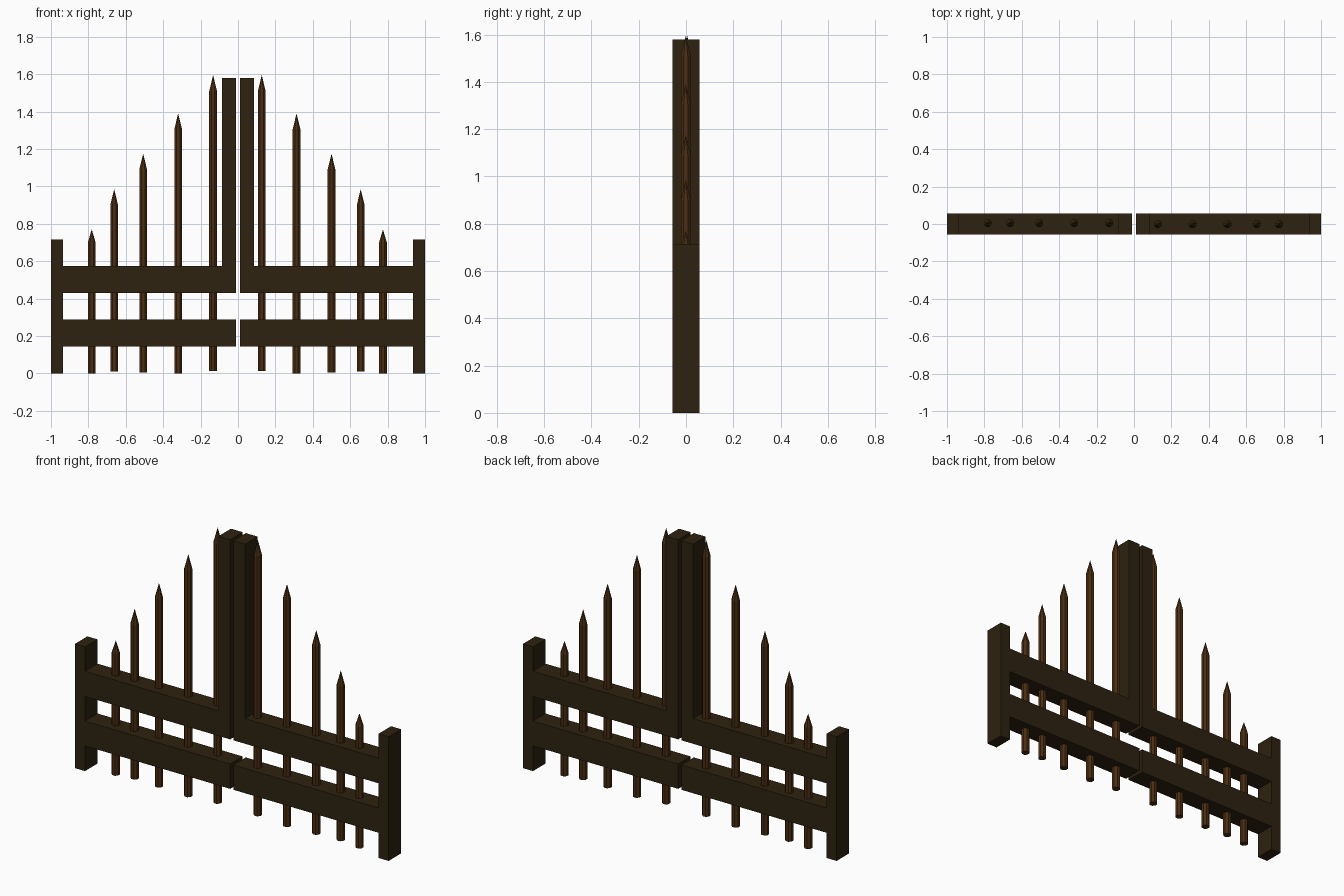
import bpy, bmesh, math

if "Cube" in bpy.data.objects:
    bpy.data.objects.remove(bpy.data.objects["Cube"])


def material(name, rgb):
    m = bpy.data.materials.new(name)
    m.diffuse_color = (*rgb, 1)
    m.use_nodes = True
    m.node_tree.nodes["Principled BSDF"].inputs["Base Color"].default_value = m.diffuse_color
    return m


FRAME = material("dark timber", (0.027, 0.016, 0.005))
STAKE = material("brown stake wood", (0.070, 0.027, 0.006))
DEPTH = 0.057


def finish(name, bm, mat):
    bmesh.ops.recalc_face_normals(bm, faces=bm.faces[:])
    me = bpy.data.meshes.new(name)
    bm.to_mesh(me)
    bm.free()
    me.materials.append(mat)
    ob = bpy.data.objects.new(name, me)
    bpy.context.collection.objects.link(ob)
    return ob


def gate_frame(name, side):
    # Outer post, two rails and tall inner stile as one extruded outline
    outline = [(1.0, 0), (1.0, 0.715), (0.935, 0.715), (0.935, 0.575),
               (0.085, 0.575), (0.085, 1.58), (0.01, 1.58), (0.01, 0.43),
               (0.935, 0.43), (0.935, 0.288), (0.01, 0.288), (0.01, 0.145),
               (0.935, 0.145), (0.935, 0)]
    bm = bmesh.new()
    face = bm.faces.new([bm.verts.new((side * x, -DEPTH, z)) for x, z in outline])
    ext = bmesh.ops.extrude_face_region(bm, geom=[face], use_keep_orig=True)
    new = [g for g in ext["geom"] if isinstance(g, bmesh.types.BMVert)]
    bmesh.ops.translate(bm, verts=new, vec=(0, 2 * DEPTH, 0))
    finish(name, bm, FRAME)


def stake(name, x, y, bottom, shoulder, tip, r=0.0225, n=8):
    # Round pole with a sharpened tip
    bm = bmesh.new()
    rings = []
    for z in (bottom, shoulder):
        rings.append([bm.verts.new((x + r * math.cos((i + 0.5) * math.tau / n),
                                    y + r * math.sin((i + 0.5) * math.tau / n), z))
                      for i in range(n)])
    top = bm.verts.new((x, y, tip))
    bm.faces.new(rings[0])
    for i in range(n):
        j = (i + 1) % n
        bm.faces.new((rings[0][i], rings[0][j], rings[1][j], rings[1][i]))
        bm.faces.new((rings[1][i], rings[1][j], top))
    finish(name, bm, STAKE)


# bottom, shoulder and tip heights, from the centre outwards
HEIGHTS = [(0.012, 1.51, 1.595), (0.0, 1.305, 1.39), (0.005, 1.09, 1.175),
           (0.01, 0.90, 0.985), (0.0, 0.70, 0.77)]
GATES = [("left", -1, 0.005, (-0.133, -0.32, -0.507, -0.662, -0.782)),
         ("right", 1, -0.001, (0.127, 0.313, 0.5, 0.656, 0.775))]

for label, side, y, xs in GATES:
    gate_frame(label + "_gate_frame", side)
    for k, (x, h) in enumerate(zip(xs, HEIGHTS)):
        stake(f"{label}_stake_{k + 1}", x, y, *h)
